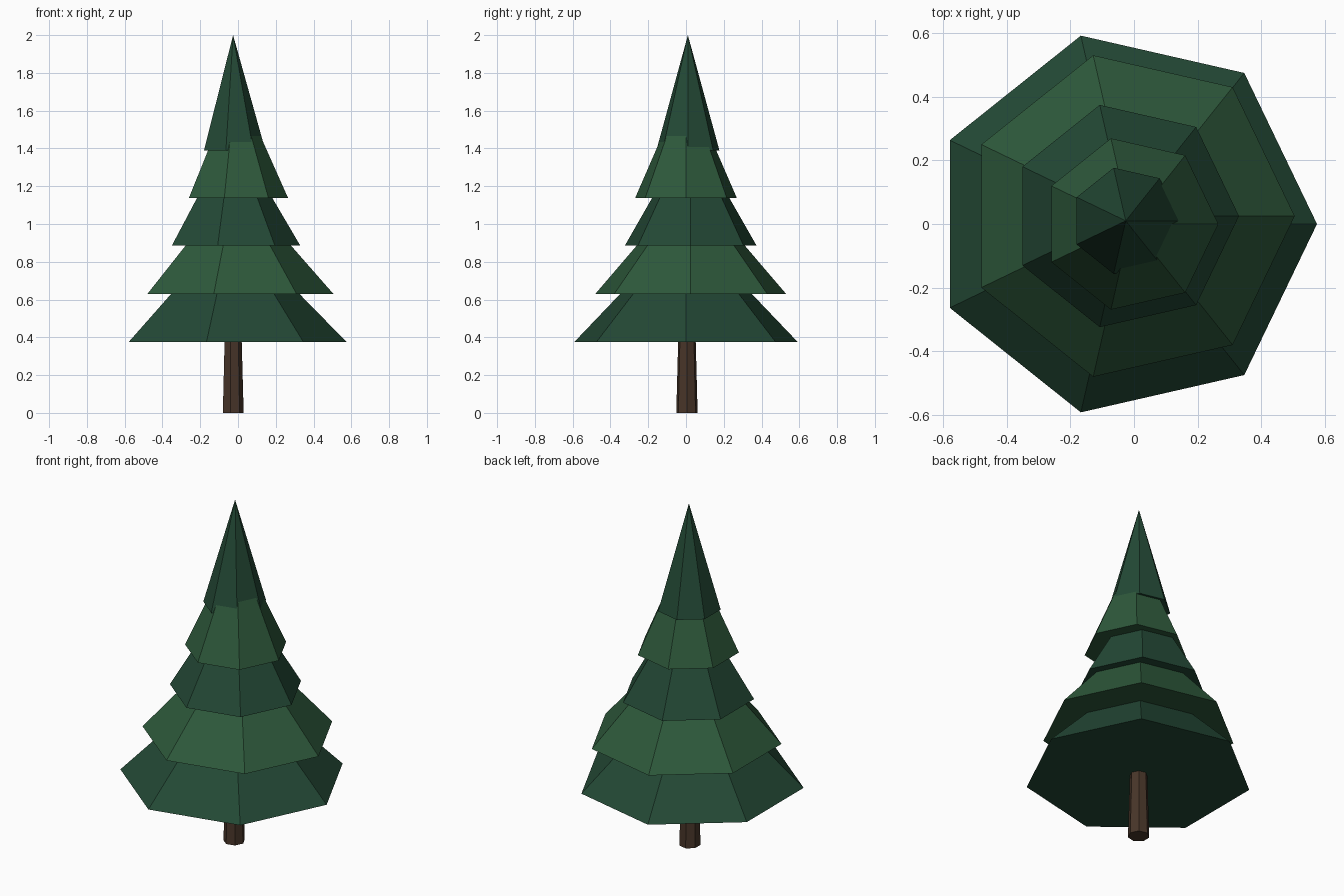
import bpy

if "Cube" in bpy.data.objects:
    bpy.data.objects.remove(bpy.data.objects["Cube"])

SIDES = 7


def material(name, rgb):
    mat = bpy.data.materials.new(name)
    mat.diffuse_color = (*rgb, 1.0)
    mat.use_nodes = True
    mat.node_tree.nodes["Principled BSDF"].inputs["Base Color"].default_value = mat.diffuse_color
    return mat


def cone(name, x, y, base, height, r_bottom, r_top, mat):
    """Seven-sided cone with one corner facing +x."""
    verts, faces = [], []
    bpy.ops.mesh.primitive_cone_add(
        vertices=SIDES, radius1=r_bottom, radius2=r_top, depth=height,
        location=(x, y, base + height / 2), rotation=(0, 0, -PI / 2))
    obj = bpy.context.object
    obj.name = name
    obj.data.materials.append(mat)
    return obj


PI = 3.14159265

bark = material("bark", (0.065, 0.036, 0.022))
dark_green = material("dark_green", (0.017, 0.066, 0.036))
light_green = material("light_green", (0.027, 0.100, 0.044))

# Trunk, running up into the lowest branches
cone("trunk", -0.028, 0.005, 0.0, 0.55, 0.058, 0.043, bark)

# Branch tiers: x, y, base height, cone height, radius
tiers = [
    (-0.032, 0.000, 0.375, 0.62, 0.607),
    (-0.013, 0.025, 0.630, 0.59, 0.518),
    (-0.028, 0.025, 0.885, 0.61, 0.358),
    (-0.011, 0.000, 1.138, 0.62, 0.276),
    (-0.026, 0.010, 1.390, 0.61, 0.171),
]
for i, (x, y, base, height, radius) in enumerate(tiers):
    cone(f"branch_tier_{i + 1}", x, y, base, height, radius, 0.0,
         light_green if i % 2 else dark_green)
